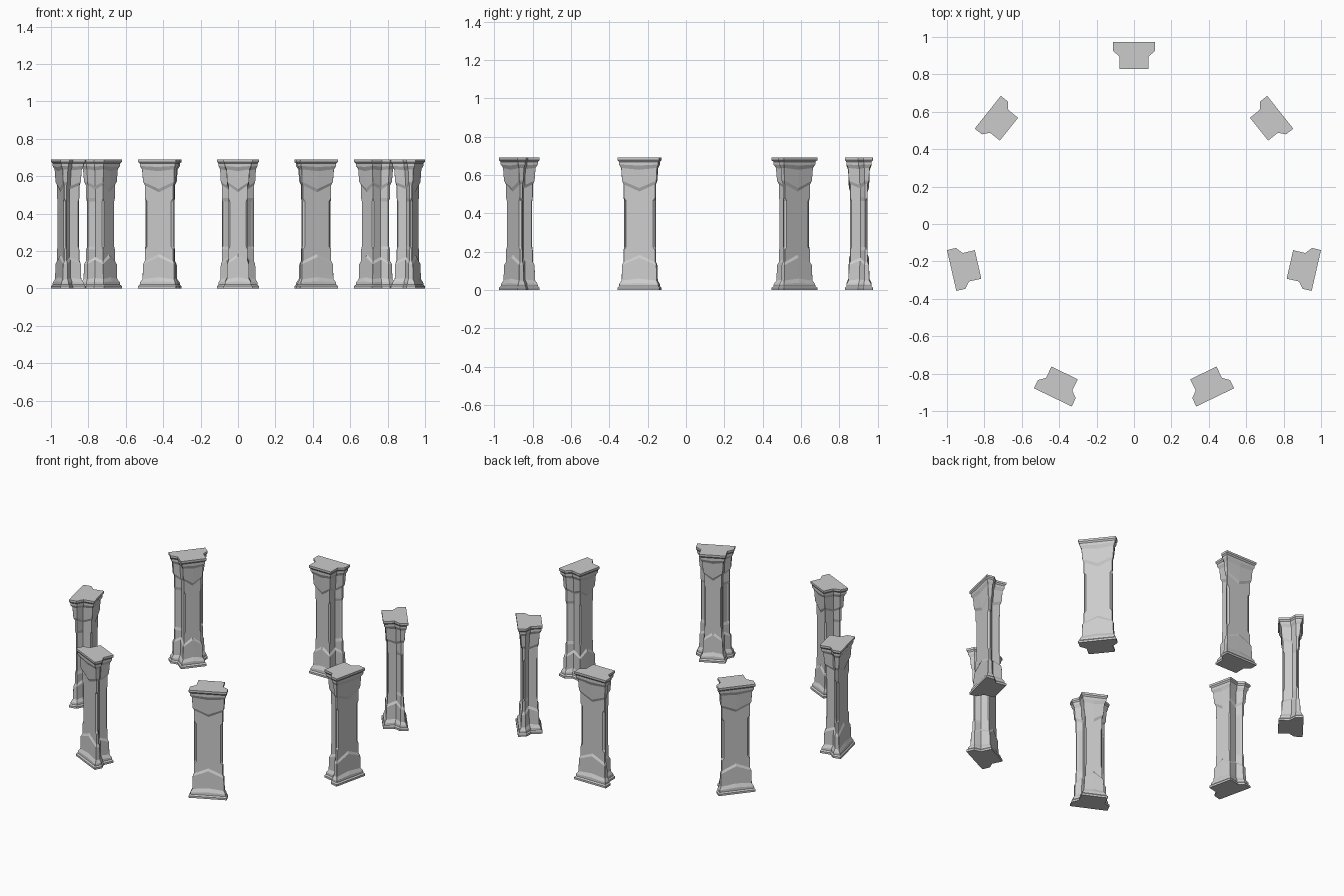
import bpy, bmesh
from math import pi
from mathutils import Matrix

COUNT, RADIUS, CENTRE_Y = 7, 1.0, -0.026

# Horizontal levels: height, inset, chevron shift at face centres, corner chamfer
LEVELS = [
    (0.000, 0.000, 0.000, 0.001),
    (0.012, 0.000, 0.000, 0.001),
    (0.020, 0.007, 0.000, 0.001),
    (0.032, 0.008, 0.006, 0.001),
    (0.050, 0.018, 0.010, 0.001),
    (0.130, 0.020, 0.038, 0.001),
    (0.146, 0.027, 0.038, 0.001),
    (0.207, 0.027, 0.000, 0.001),
    (0.225, 0.027, 0.000, 0.014),
    (0.465, 0.027, 0.000, 0.014),
    (0.483, 0.027, 0.000, 0.001),
    (0.552, 0.027, -0.038, 0.001),
    (0.570, 0.020, -0.038, 0.001),
    (0.637, 0.016, -0.010, 0.001),
    (0.655, 0.007, -0.006, 0.001),
    (0.668, 0.007, 0.000, 0.001),
    (0.677, 0.000, 0.000, 0.001),
    (0.690, 0.000, 0.000, 0.001),
]


def section(z, d, shift, c):
    """T-shaped pillar outline; +x points away from the ring centre."""
    w = 0.112 - d
    n = 0.078 - d
    half = [
        (-d, 0, z + shift),
        (-d, w - c, z),
        (-d - c, w, z),
        (-0.05 + d * 0.3 + c * 0.5, w, z),
        (-0.05 + d * 0.3, w - c, z),
        (-0.078 + d * 0.5, n, z + shift * 0.6),
        (-0.145 + d + c * 0.5, n, z),
        (-0.145 + d, n - c * 0.5, z),
        (-0.145 + d, 0, z + shift),
    ]
    return half + [(x, -y, h) for x, y, h in reversed(half[1:-1])]


# Pillar mesh lofted through the levels
bm = bmesh.new()
rings = [[bm.verts.new(p) for p in section(*level)] for level in LEVELS]
for a, b in zip(rings, rings[1:]):
    for i in range(len(a)):
        j = (i + 1) % len(a)
        bm.faces.new((a[i], a[j], b[j], b[i]))
bm.faces.new(rings[0][::-1])
bm.faces.new(rings[-1])
bmesh.ops.recalc_face_normals(bm, faces=bm.faces[:])
mesh = bpy.data.meshes.new("pillar")
bm.to_mesh(mesh)
bm.free()

# Ring of pillars
for k in range(COUNT):
    pillar = bpy.data.objects.new(f"pillar_{k + 1}", mesh)
    pillar.matrix_world = (Matrix.Translation((0, CENTRE_Y, 0))
                           @ Matrix.Rotation(pi / 2 + k * 2 * pi / COUNT, 4, 'Z')
                           @ Matrix.Translation((RADIUS, 0, 0)))
    bpy.context.collection.objects.link(pillar)
